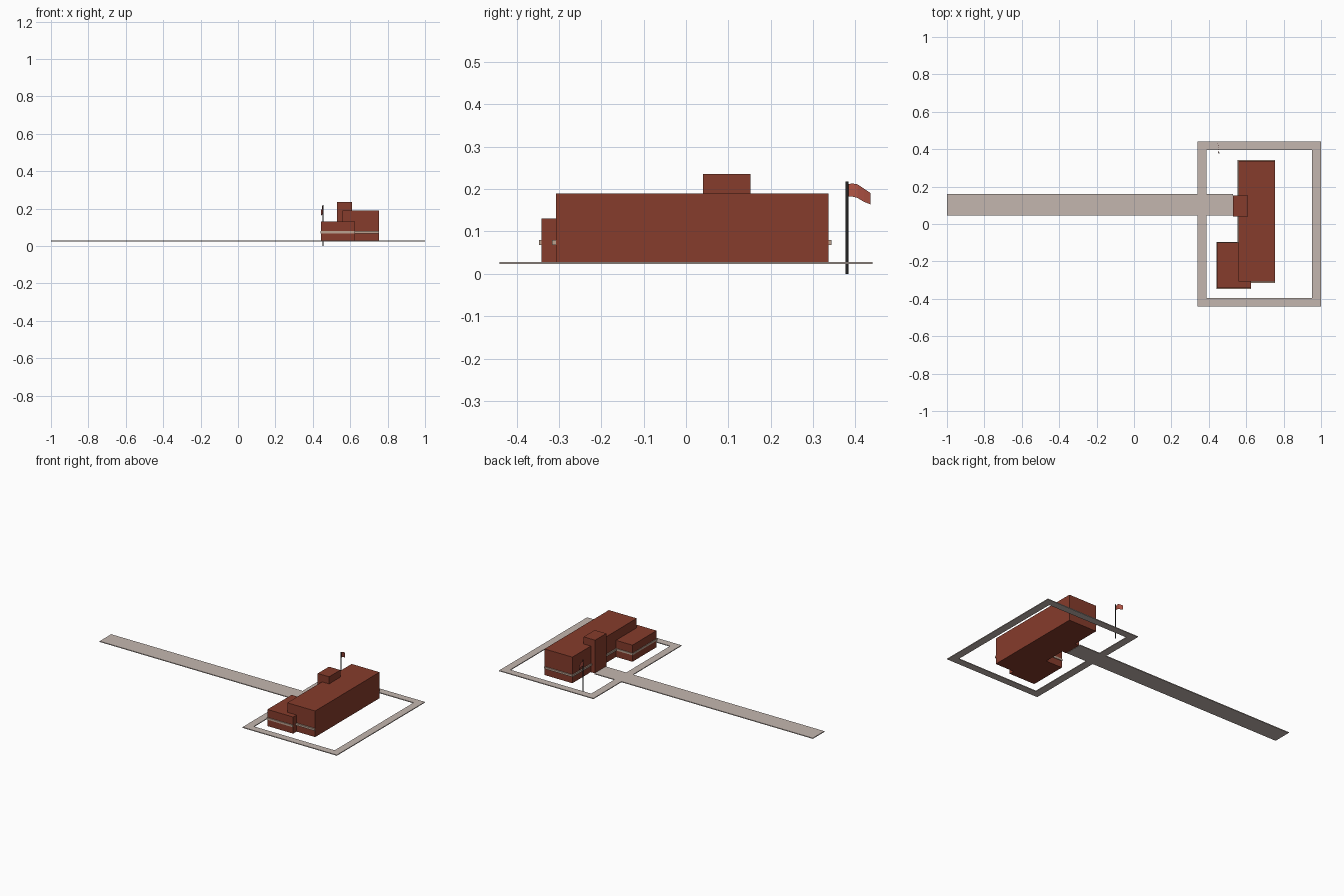
import bpy, bmesh, math

if "Cube" in bpy.data.objects:
    bpy.data.objects.remove(bpy.data.objects["Cube"])

Z0 = 0.025  # ground level of the building


def material(name, rgb):
    m = bpy.data.materials.new(name)
    m.diffuse_color = (*rgb, 1)
    m.use_nodes = True
    m.node_tree.nodes["Principled BSDF"].inputs["Base Color"].default_value = m.diffuse_color
    return m


BRICK = material("brick", (0.24, 0.045, 0.025))
STONE = material("stone", (0.55, 0.47, 0.43))
GLASS = material("window_band", (0.5, 0.36, 0.28))
DARK = material("dark_metal", (0.02, 0.02, 0.02))
FLAG = material("flag_cloth", (0.45, 0.09, 0.06))


def finish(bm, name, mat):
    bmesh.ops.recalc_face_normals(bm, faces=bm.faces)
    me = bpy.data.meshes.new(name)
    bm.to_mesh(me)
    bm.free()
    me.materials.append(mat)
    ob = bpy.data.objects.new(name, me)
    bpy.context.collection.objects.link(ob)
    return ob


def box(name, x, y, z, mat):
    bm = bmesh.new()
    bmesh.ops.create_cube(bm, size=1)
    for v in bm.verts:
        v.co = [r[0] if c < 0 else r[1] for c, r in zip(v.co, (x, y, z))]
    return finish(bm, name, mat)


# Building masses
box("main_block", (0.56, 0.755), (-0.307, 0.336), (Z0, 0.19), BRICK)
box("low_wing", (0.445, 0.625), (-0.341, -0.1), (Z0, 0.13), BRICK)
box("entrance_tower", (0.53, 0.61), (0.04, 0.152), (Z0, 0.235), BRICK)

# Window bands, slightly proud of the walls
BZ = (0.068, 0.08)
box("main_front_band", (0.625, 0.755), (-0.316, -0.307), BZ, GLASS)
box("main_back_band", (0.553, 0.755), (0.336, 0.343), BZ, GLASS)
box("main_left_band_near", (0.553, 0.56), (-0.1, 0.04), BZ, GLASS)
box("main_left_band_far", (0.553, 0.56), (0.152, 0.336), BZ, GLASS)
box("wing_front_band", (0.442, 0.625), (-0.347, -0.341), BZ, GLASS)
box("wing_left_band", (0.442, 0.445), (-0.341, -0.1), BZ, GLASS)
box("wing_back_band", (0.442, 0.553), (-0.1, -0.096), BZ, GLASS)

# Pavement: ring round the building joined to the long approach path
xs = [-1, 0.34, 0.387, 0.53, 0.953, 1]
ys = [-0.44, -0.395, 0.045, 0.16, 0.395, 0.44]
bm = bmesh.new()
for i in range(5):
    for j in range(5):
        ring = i >= 1 and (i in (1, 4) or j in (0, 4))
        path = j == 2 and i <= 2
        if ring or path:
            bm.faces.new([bm.verts.new((xs[a], ys[b], 0.023)) for a, b in
                          ((i, j), (i + 1, j), (i + 1, j + 1), (i, j + 1))])
bmesh.ops.remove_doubles(bm, verts=bm.verts, dist=1e-5)
geo = bmesh.ops.extrude_face_region(bm, geom=bm.faces[:], use_keep_orig=True)["geom"]
bmesh.ops.translate(bm, vec=(0, 0, 0.005),
                    verts=[g for g in geo if isinstance(g, bmesh.types.BMVert)])
finish(bm, "pavement", STONE)

# Flagpole
bpy.ops.mesh.primitive_cylinder_add(vertices=12, radius=0.0032, depth=0.218,
                                    location=(0.455, 0.38, 0.109))
pole = bpy.context.object
pole.name = "flagpole"
pole.data.materials.append(DARK)

# Waving flag: x sway, y, top z, bottom z
profile = [(0.454, 0.383, 0.212, 0.182), (0.452, 0.394, 0.213, 0.182),
           (0.455, 0.405, 0.211, 0.179), (0.451, 0.42, 0.201, 0.17),
           (0.446, 0.435, 0.191, 0.164)]
bm = bmesh.new()
cols = [(bm.verts.new((x - (0.003 if k == 0 else 0), y, t)), bm.verts.new((x, y, b)))
        for k, (x, y, t, b) in enumerate(profile)]
for (a, b), (c, d) in zip(cols, cols[1:]):
    bm.faces.new((a, b, d, c))
flag = finish(bm, "flag", FLAG)
mod = flag.modifiers.new("thickness", "SOLIDIFY")
mod.thickness = 0.001
